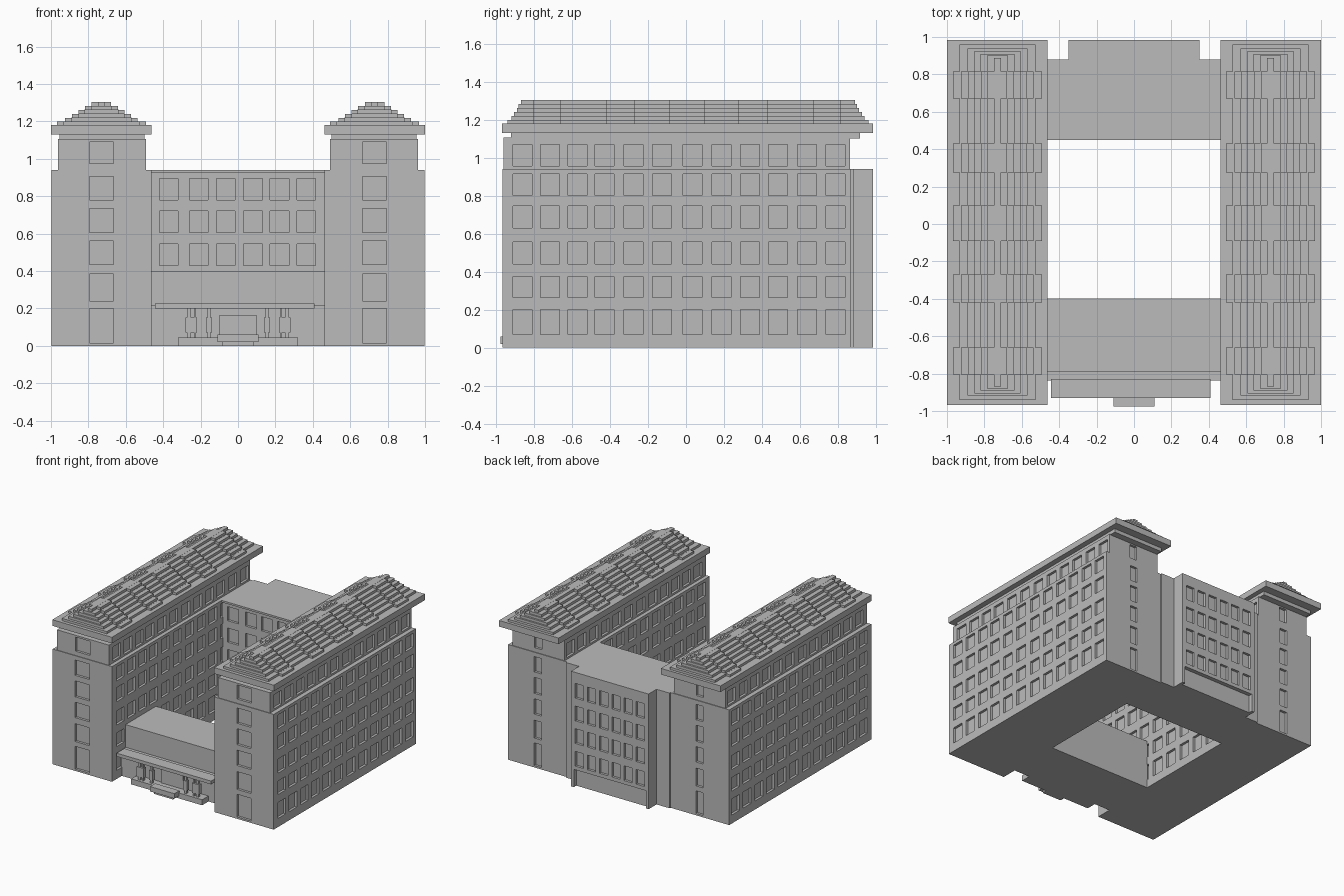
import bpy, bmesh
from mathutils import Vector

cube = bpy.data.objects.get("Cube")
if cube:
    bpy.data.objects.remove(cube, do_unlink=True)

stone = bpy.data.materials.new("grey_stone")
stone.use_nodes = True
GREY = (0.5, 0.5, 0.5, 1)
stone.diffuse_color = GREY
stone.node_tree.nodes["Principled BSDF"].inputs["Base Color"].default_value = GREY


def boxes(name, ranges, mirror=False):
    """One object made of boxes, each given as (x0, x1, y0, y1, z0, z1)."""
    bm = bmesh.new()
    for x0, x1, y0, y1, z0, z1 in ranges:
        lo, hi = Vector((x0, y0, z0)), Vector((x1, y1, z1))
        for v in bmesh.ops.create_cube(bm, size=1)["verts"]:
            v.co = (lo + hi) / 2 + v.co * (hi - lo)
    mesh = bpy.data.meshes.new(name)
    bm.to_mesh(mesh)
    bm.free()
    mesh.materials.append(stone)
    obj = bpy.data.objects.new(name, mesh)
    bpy.context.collection.objects.link(obj)
    if mirror:
        mod = obj.modifiers.new("mirror", "MIRROR")
        mod.mirror_object = centre
    return obj


def carve(obj, ranges):
    """Cut window recesses into an object and bake the result."""
    cutter = boxes("window_cutter", ranges)
    cutter.hide_render = True
    mod = obj.modifiers.new("windows", "BOOLEAN")
    mod.operation, mod.solver, mod.object = "DIFFERENCE", "EXACT", cutter
    bpy.context.view_layer.objects.active = obj
    if len(obj.modifiers) > 1:
        bpy.ops.object.modifier_move_to_index(modifier="windows", index=0)
    bpy.ops.object.modifier_apply(modifier="windows")
    bpy.data.objects.remove(cutter, do_unlink=True)


centre = bpy.data.objects.new("mirror_centre", None)
centre.hide_render = True
bpy.context.collection.objects.link(centre)

D = 0.02          # window recess depth
FRONT, REAR = -0.965, 0.868
MID = 0.73        # wing centre line

# Window layout
columns = [-0.86, -0.715, -0.57, -0.43, -0.277, -0.125,
           0.033, 0.187, 0.337, 0.483, 0.637, 0.787]
side_rows = [(0.07, 0.2), (0.265, 0.375), (0.44, 0.555),
             (0.63, 0.745), (0.8, 0.915)]
end_rows = [(0.015, 0.2), (0.24, 0.385), (0.435, 0.56),
            (0.605, 0.735), (0.78, 0.905)]


def side_windows(x_in, x_out, rows):
    return [(x - D, x + D, y - 0.05, y + 0.05, a, b)
            for x in (x_in, x_out) for y in columns for a, b in rows]


def end_windows(y_front, y_rear, rows):
    return [(MID - w, MID + w, y - D, y + D, a, b)
            for y, w in ((y_front, 0.065), (y_rear, 0.033)) for a, b in rows]


# Wings: five lower storeys, then the set-in attic storey
wing = boxes("wing_body", [(0.462, 0.998, FRONT, REAR, 0, 0.94)], True)
carve(wing, side_windows(0.462, 0.998, side_rows)
      + end_windows(FRONT, REAR, end_rows))

attic = boxes("wing_attic", [(0.493, 0.962, FRONT + 0.005, REAR - 0.006, 0.935, 1.105)], True)
carve(attic, side_windows(0.493, 0.962, [(0.955, 1.07)])
      + end_windows(FRONT + 0.005, REAR - 0.006, [(0.975, 1.09)]))

boxes("roof_cornice", [(0.5, 0.955, -0.92, 0.915, 1.1, 1.14)], True)
boxes("roof_slab", [(0.462, 1.0, -0.967, 0.983, 1.13, 1.18)], True)

# Stepped roof with five wider dormer-like bands
half_widths = [0.203, 0.16, 0.123, 0.09, 0.055, 0.018]
insets = [0.025, 0.047, 0.06, 0.075, 0.085, 0.097]
bands = [(-0.805, -0.66), (-0.42, -0.27), (-0.09, 0.1), (0.275, 0.43), (0.67, 0.815)]
STEP = 0.021
steps, ribs = [], []
for i, (w, inset) in enumerate(zip(half_widths, insets)):
    z = 1.178 + i * STEP
    steps.append((MID - w, MID + w, FRONT + inset, 0.985 - inset, z, z + STEP))
    for a, b in bands:
        ribs.append((MID - w - 0.034, MID + w + 0.034, a, b, z, z + STEP - 0.001))
boxes("roof_steps", steps, True)
boxes("roof_bands", ribs, True)

# Rear block joining the wings, with a projecting centre
link_x = 0.468
boxes("rear_link", [(-link_x, link_x, 0.55, 0.88, 0, 0.94)])
inner = boxes("rear_court_wall", [(-link_x, link_x, 0.465, 0.56, 0, 0.938)])
inner_cols = [-0.37, -0.21, -0.065, 0.08, 0.222, 0.365]
inner_rows = [(0.08, 0.195), (0.255, 0.37), (0.43, 0.545), (0.605, 0.72), (0.78, 0.895)]
carve(inner, [(x - 0.05, x + 0.05, 0.465 - D, 0.465 + D, a, b)
              for x in inner_cols for a, b in inner_rows])
boxes("court_eave", [(-link_x, link_x, 0.45, 0.56, 0.925, 0.94)])

bay = boxes("rear_bay", [(-0.35, 0.35, 0.87, 0.983, 0, 0.94)])
bay_cuts = [(-0.275 + c * 0.11 - 0.037, -0.275 + c * 0.11 + 0.037, 0.983 - D, 1.0,
             0.175 + r * 0.185, 0.295 + r * 0.185)
            for c in range(6) for r in range(4)]
bay_cuts.append((-0.325, 0.325, 0.95, 1.0, -0.01, 0.145))
carve(bay, bay_cuts)
boxes("rear_bay_base", [(-0.33, 0.33, 0.9, 0.951, 0, 0.14)])

# Low front block and entrance canopy
boxes("front_block", [(-link_x, link_x, -0.79, -0.398, 0, 0.4)])
boxes("front_lower_wall", [(-link_x, link_x, -0.838, -0.78, 0, 0.215)])
boxes("entrance_canopy", [(-0.445, 0.408, -0.93, -0.83, 0.198, 0.225)])

# Entrance: platform, steps, doorway and columns
boxes("entrance_platform", [(-0.32, 0.32, -0.92, -0.83, 0, 0.045)])
boxes("entrance_steps", [(-0.11, 0.11, -0.977, -0.91, 0.02, 0.06),
                         (-0.085, 0.085, -0.96, -0.9, 0, 0.035)])
boxes("door_frame", [(-0.1, 0.1, -0.85, -0.83, 0.04, 0.165)])
pillars = []
for x, w in ((0.155, 0.016), (0.23, 0.012), (0.262, 0.02)):
    pillars += [(x - w, x + w, -0.905, -0.875, 0.07, 0.15),
                (x - w / 2, x + w / 2, -0.9, -0.88, 0.04, 0.2)]
boxes("entrance_columns", pillars, True)
